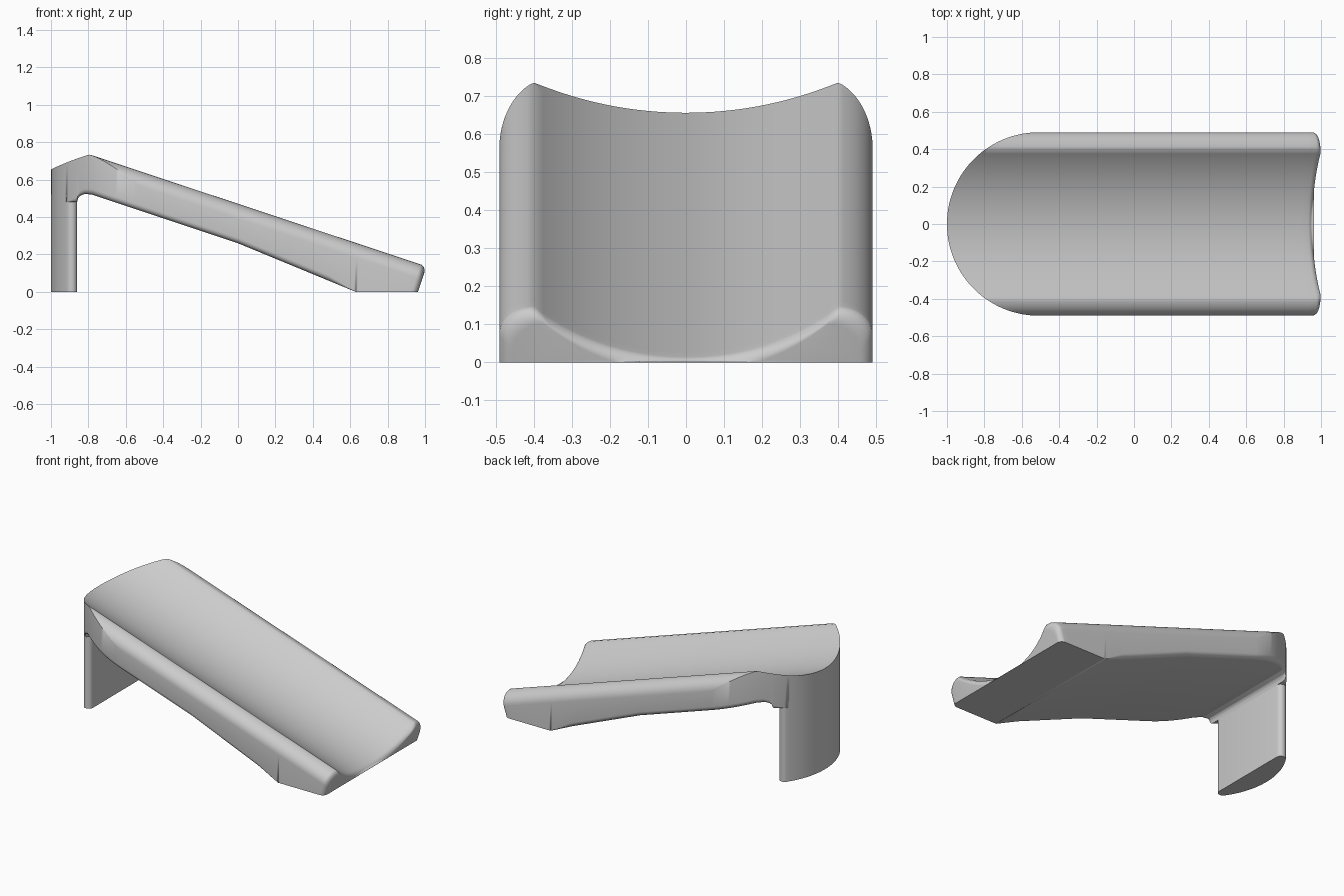
import bpy, bmesh
from math import sqrt, sin, cos, pi, atan2

cube = bpy.data.objects.get("Cube")
if cube:
    bpy.data.objects.remove(cube, do_unlink=True)

grey = bpy.data.materials.new("plain grey")
grey.use_nodes = True
grey.diffuse_color = (0.6, 0.6, 0.6, 1)
grey.node_tree.nodes["Principled BSDF"].inputs["Base Color"].default_value = (0.6, 0.6, 0.6, 1)

R, CX = 0.49, -0.51           # round back end: radius and centre
SLOPE, RIM0 = 0.332, 0.471    # rim line: z = RIM0 - SLOPE * x
CREST, DEPTH, DROP = 0.4, 0.148, 0.08
END, END_R, EDGE_R = 0.962, 0.035, 0.03
LEG_X, LEG_TOP = -0.86, 0.52
ARC = (CREST ** 2 + DEPTH ** 2) / (2 * DEPTH)

# Underside seen from the front: (x, z)
UNDER = [(-1, 0.48), (LEG_X, 0.48), (-0.855, 0.5), (-0.845, 0.513), (-0.82, 0.524),
         (-0.78, 0.52), (0, 0.26), (0.63, 0), (2, 0)]


def underside(x):
    for (x0, z0), (x1, z1) in zip(UNDER, UNDER[1:]):
        if x <= x1:
            return z0 + (z1 - z0) * (x - x0) / (x1 - x0)


def section(y):
    """Height of the cross-section relative to the rim line."""
    y = abs(y)
    if y <= CREST:
        return ARC - sqrt(ARC ** 2 - y ** 2) - DEPTH
    u = min(1, (y - CREST) / (R - CREST))
    return -DROP * (1 - sqrt(1 - u * u))


def finish(bm, name):
    bmesh.ops.remove_doubles(bm, verts=bm.verts, dist=1e-5)
    bmesh.ops.recalc_face_normals(bm, faces=bm.faces)
    mesh = bpy.data.meshes.new(name)
    bm.to_mesh(mesh)
    bm.free()
    ob = bpy.data.objects.new(name, mesh)
    bpy.context.collection.objects.link(ob)
    mesh.materials.append(grey)
    bpy.ops.object.select_all(action='DESELECT')
    ob.select_set(True)
    bpy.context.view_layer.objects.active = ob
    bpy.ops.object.shade_smooth_by_angle(angle=0.8)
    return ob


# Sideways samples: trough, then the rounded outer lip
half = [CREST * i / 16 for i in range(1, 17)]
half += [CREST + (R - CREST) * sin(pi / 2 * i / 10) for i in range(1, 11)]
SAMPLES = [-y for y in reversed(half)] + [0] + half


def ring(x, inset=0.0, sink=0.0):
    """One closed cross-section of the ramp at station x."""
    w = sqrt(max(0, R ** 2 - (x - CX) ** 2)) if x < CX else R - inset
    lean = SLOPE * min(1, max(0, (x - 0.7) / 0.2))   # end face is square to the slope
    low = underside(x)
    pts = []
    for s in SAMPLES:
        y = max(-w, min(w, s)) if x < CX else s * w / R
        shape = section(y if x < CX else s)
        z = (RIM0 - SLOPE * x + shape) / (1 + SLOPE * lean) - sink
        z = max(z, low + 0.001)
        pts.append((x + lean * z, y, z))
    # rounded lower edges
    r = EDGE_R * min(1, max(0, (x + 0.915) / 0.055))
    r = min(r, low / 2, w / 2)
    side = [(w - r + r * sin(a), low + r * (1 - cos(a)))
            for a in (pi / 2 * i / 5 for i in range(6))]
    pts += [(x, y, z) for y, z in reversed(side)]
    pts += [(x, -y, z) for y, z in side]
    return pts


# Stations along the ramp
xs = {CX - R * cos(pi / 2 * i / 48) for i in range(1, 49)}
xs |= {CX + (END - END_R - CX) * i / 36 for i in range(1, 36)}
xs |= {x for x, z in UNDER[1:-1]} | {CX - R + 0.0001, -0.01, 0.01, 0.62, 0.64}
rings = [ring(x) for x in sorted(xs)]
for i in range(9):
    a = pi / 2 * i / 8
    fall = END_R * (1 - cos(a))
    rings.append(ring(END - END_R * (1 - sin(a)), fall, fall))

# Sloping trough
bm = bmesh.new()
loops = [[bm.verts.new(p) for p in pts] for pts in rings]
for a, b in zip(loops, loops[1:]):
    for i in range(len(a)):
        j = (i + 1) % len(a)
        bm.faces.new((a[i], a[j], b[j], b[i]))
bm.faces.new(loops[0])
bm.faces.new(loops[-1])
finish(bm, "sloping_trough")

# Back leg: slice of the round end with rounded inner corners
corner_x = LEG_X - EDGE_R
corner_y = sqrt((R - EDGE_R) ** 2 - (corner_x - CX) ** 2)
turn = atan2(corner_y, corner_x - CX)
plan = [(corner_x + EDGE_R * cos(turn * i / 8), corner_y + EDGE_R * sin(turn * i / 8))
        for i in range(8)]
plan += [(CX + R * cos(turn + (pi - turn) * i / 16), R * sin(turn + (pi - turn) * i / 16))
         for i in range(17)]
plan += [(x, -y) for x, y in reversed(plan[:-1])]
bm = bmesh.new()
base = bm.faces.new([bm.verts.new((x, y, 0)) for x, y in plan])
top = bmesh.ops.extrude_face_region(bm, geom=[base], use_keep_orig=True)
for v in top["geom"]:
    if isinstance(v, bmesh.types.BMVert):
        v.co.z = LEG_TOP
finish(bm, "back_leg")
